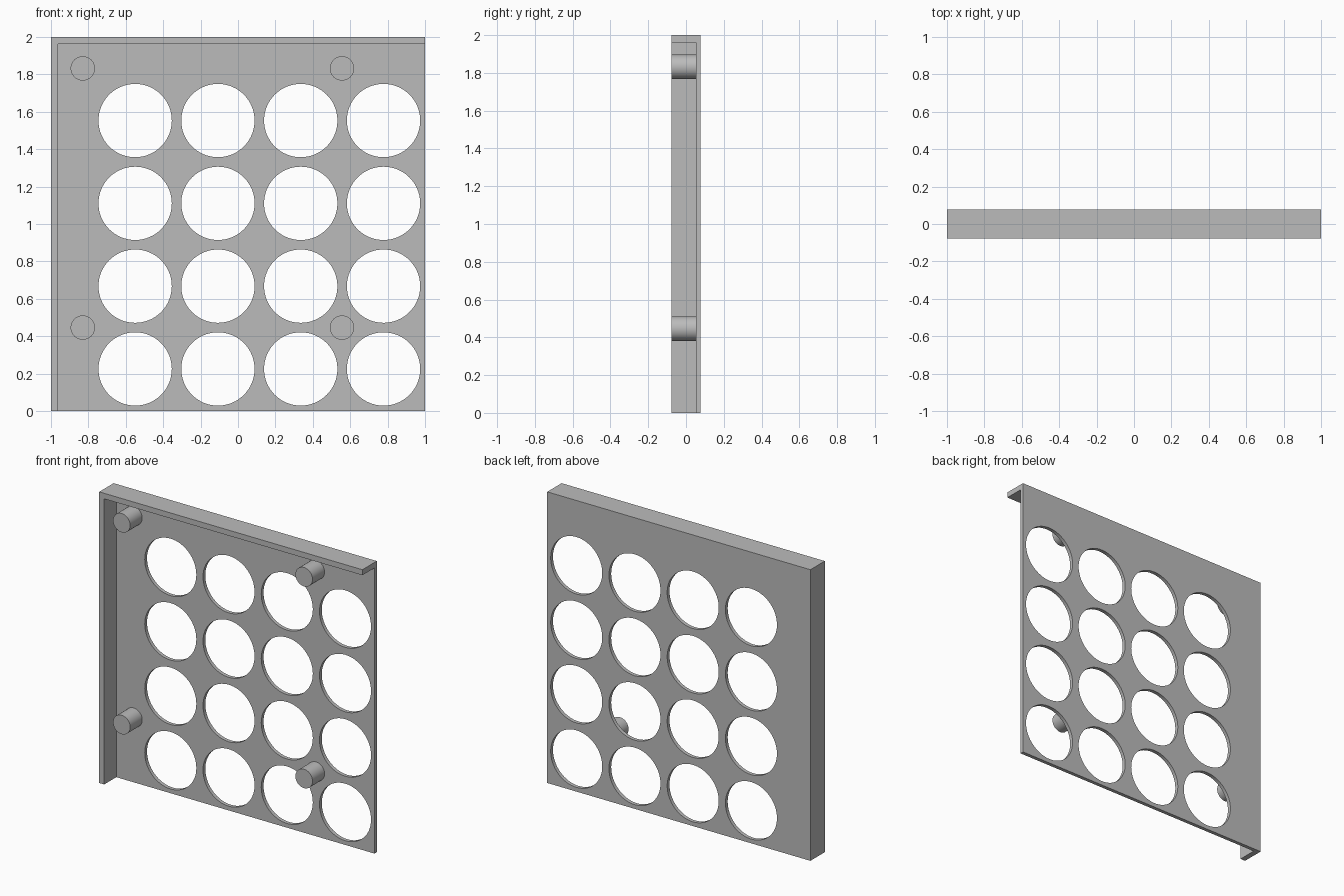
import bpy
import math

cube = bpy.data.objects.get("Cube")
if cube:
    bpy.data.objects.remove(cube, do_unlink=True)

grey = bpy.data.materials.new("plain grey")
grey.use_nodes = True
colour = (0.5, 0.5, 0.5, 1)
grey.diffuse_color = colour
grey.node_tree.nodes["Principled BSDF"].inputs["Base Color"].default_value = colour

FRONT, PLATE_FRONT, BACK = -0.078, 0.053, 0.078
WALL = 0.038


def circle(x, z, radius, sides=64):
    return [(x + radius * math.cos(math.tau * i / sides),
             z + radius * math.sin(math.tau * i / sides)) for i in range(sides)]


def slab(name, outlines, y_front, y_back):
    """Extrude closed x-z outlines along y; inner outlines become holes."""
    curve = bpy.data.curves.new(name, "CURVE")
    curve.dimensions = "2D"
    curve.fill_mode = "BOTH"
    curve.extrude = (y_back - y_front) / 2
    for outline in outlines:
        spline = curve.splines.new("POLY")
        spline.points.add(len(outline) - 1)
        for point, (x, z) in zip(spline.points, outline):
            point.co = (x, z, 0, 1)
        spline.use_cyclic_u = True
    obj = bpy.data.objects.new(name, curve)
    bpy.context.collection.objects.link(obj)
    obj.rotation_euler.x = math.pi / 2
    obj.location.y = (y_front + y_back) / 2

    # Turn the filled curve into a clean mesh
    bpy.ops.object.select_all(action="DESELECT")
    obj.select_set(True)
    bpy.context.view_layer.objects.active = obj
    bpy.ops.object.convert(target="MESH")
    obj = bpy.context.object
    bpy.ops.object.mode_set(mode="EDIT")
    bpy.ops.mesh.select_all(action="SELECT")
    bpy.ops.mesh.remove_doubles(threshold=0.0001)
    bpy.ops.mesh.normals_make_consistent(inside=False)
    bpy.ops.object.mode_set(mode="OBJECT")
    bpy.ops.object.shade_smooth_by_angle(angle=math.radians(30))
    obj.data.materials.clear()
    obj.data.materials.append(grey)
    return obj


# Back plate with a four by four grid of round holes
holes = [circle(-0.55 + 0.4427 * col, 0.225 + 0.4427 * row, 0.196)
         for row in range(4) for col in range(4)]
plate_edge = [(-1, 0), (1, 0), (1, 2), (-1, 2)]
slab("perforated_plate", [plate_edge] + holes, PLATE_FRONT, BACK)

# L-shaped rim along the top and one side
rim = [(-1, 0), (-1 + WALL, 0), (-1 + WALL, 2 - WALL),
       (1, 2 - WALL), (1, 2), (-1, 2)]
slab("corner_rim", [rim], FRONT, PLATE_FRONT)

# Four pegs standing on the plate, some overhanging the holes
for height, z in (("lower", 0.446), ("upper", 1.832)):
    for side, x in (("right", -0.83), ("left", 0.556)):
        slab(f"{height}_{side}_peg", [circle(x, z, 0.065, 48)], FRONT, PLATE_FRONT)
